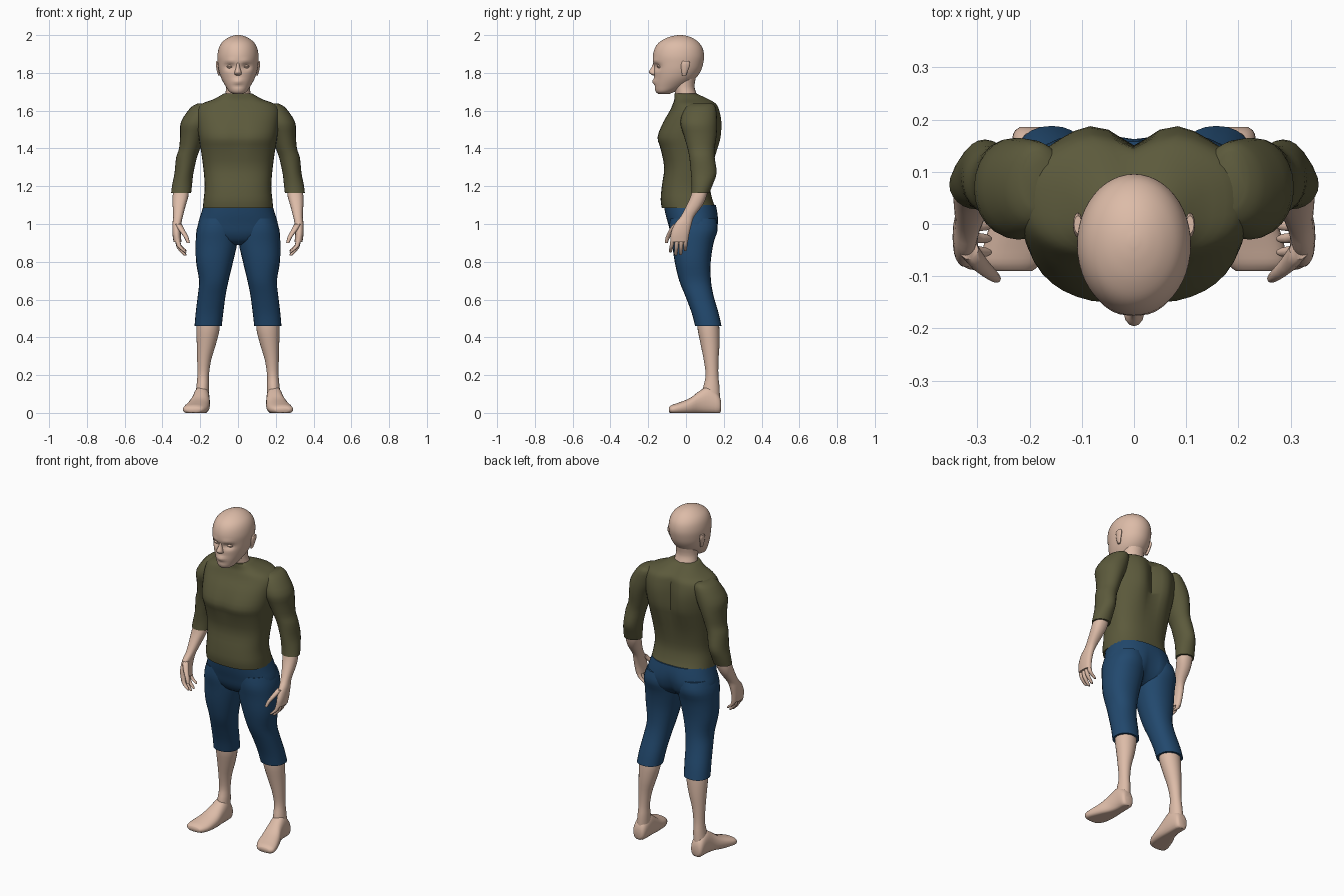
import bpy, bmesh, math
from mathutils import Vector


def material(name, rgb):
    m = bpy.data.materials.new(name)
    m.diffuse_color = (*rgb, 1)
    return m


SKIN = material("skin", (0.72, 0.50, 0.39))
OLIVE = material("olive cloth", (0.107, 0.102, 0.045))
BLUE = material("blue cloth", (0.016, 0.066, 0.155))


def gauss(v, c, w):
    return math.exp(-((v - c) / w) ** 2)


def spline(a, b, c, d, t):
    return 0.5 * (2 * b + (c - a) * t + (2 * a - 5 * b + 4 * c - d) * t * t
                  + (3 * b - a - 3 * c + d) * t ** 3)


def loft(name, rings, mat, segs=24, sub=3, power=2.0, mirror=False, axis="z", shape=None):
    """Skin of rings (position, a0, a1, b0, b1), each ring given by its extents."""
    path = []
    n = len(rings)
    for i in range(n - 1):
        four = [Vector(rings[min(max(i + k, 0), n - 1)]) for k in (-1, 0, 1, 2)]
        path += [spline(*four, s / sub) for s in range(sub)]
    path.append(Vector(rings[-1]))
    bm = bmesh.new()
    loops = []
    for pos, a0, a1, b0, b1 in path:
        loop = []
        for s in range(segs):
            t = 2 * math.pi * s / segs
            c, d = math.cos(t), math.sin(t)
            a = (a0 + a1) / 2 + (a1 - a0) / 2 * math.copysign(abs(c) ** (2 / power), c)
            b = (b0 + b1) / 2 + (b1 - b0) / 2 * math.copysign(abs(d) ** (2 / power), d)
            co = Vector((a, b, pos)) if axis == "z" else Vector((a, pos, max(b, 0)))
            loop.append(bm.verts.new(shape(co) if shape else co))
        loops.append(loop)
    for p, q in zip(loops, loops[1:]):
        for s in range(segs):
            e = (s + 1) % segs
            bm.faces.new((p[s], p[e], q[e], q[s]))
    bm.faces.new(loops[0])
    bm.faces.new(loops[-1])
    bmesh.ops.recalc_face_normals(bm, faces=bm.faces)
    me = bpy.data.meshes.new(name)
    bm.to_mesh(me)
    bm.free()
    ob = bpy.data.objects.new(name, me)
    bpy.context.collection.objects.link(ob)
    me.materials.append(mat)
    bpy.ops.object.select_all(action="DESELECT")
    ob.select_set(True)
    bpy.context.view_layer.objects.active = ob
    bpy.ops.object.shade_smooth_by_angle(angle=math.radians(50))
    if mirror:
        m = ob.modifiers.new("mirror", "MIRROR")
        m.use_mirror_merge = False
    return ob


def sym(rows):
    return [(z, -w, w, f, b) for z, w, f, b in rows]


# Head with eye sockets, brow and lips pushed out of the skull
def face(v):
    if v.y < -0.06:
        x, z = abs(v.x), v.z
        v.y += 0.020 * gauss(x, 0.042, 0.024) * gauss(z, 1.832, 0.016)
        v.y -= 0.006 * gauss(x, 0.04, 0.03) * gauss(z, 1.862, 0.012)
        v.y -= 0.012 * gauss(x, 0, 0.026) * gauss(z, 1.755, 0.012)
        v.y += 0.004 * gauss(x, 0, 0.03) * gauss(z, 1.729, 0.008)
    return v


loft("head", sym([
    (1.688, 0.022, -0.145, -0.09), (1.70, 0.045, -0.160, -0.06), (1.73, 0.066, -0.168, 0.0),
    (1.77, 0.088, -0.168, 0.05), (1.81, 0.101, -0.170, 0.078), (1.85, 0.107, -0.172, 0.091),
    (1.89, 0.109, -0.175, 0.096), (1.93, 0.102, -0.165, 0.088), (1.96, 0.086, -0.144, 0.068),
    (1.982, 0.060, -0.110, 0.040), (1.995, 0.032, -0.072, 0.008), (2.0, 0.008, -0.042, -0.022)]),
    SKIN, segs=48, sub=4, shape=face)
loft("nose", sym([(1.856, 0.008, -0.172, -0.15), (1.83, 0.010, -0.182, -0.15),
                  (1.806, 0.018, -0.196, -0.15), (1.794, 0.019, -0.188, -0.15),
                  (1.787, 0.010, -0.175, -0.15)]), SKIN, segs=12)
loft("eyelid", [(1.821, 0.034, 0.050, -0.140, -0.12), (1.833, 0.024, 0.061, -0.153, -0.12),
                (1.845, 0.034, 0.050, -0.142, -0.12)], SKIN, segs=12, mirror=True)
loft("ear", [(1.785, 0.092, 0.104, -0.020, 0.0), (1.81, 0.095, 0.112, -0.024, 0.010),
             (1.845, 0.098, 0.117, -0.026, 0.022), (1.862, 0.100, 0.115, -0.018, 0.016)],
     SKIN, segs=12, mirror=True)
loft("neck", sym([(1.64, 0.075, -0.055, 0.075), (1.69, 0.067, -0.058, 0.056),
                  (1.73, 0.062, -0.065, 0.045), (1.79, 0.066, -0.07, 0.055)]), SKIN)


# Shirt body with spine groove and a shallow chest cleft
def torso_shape(v):
    k = gauss(v.z, 1.52, 0.16)
    if v.y > 0.05:
        v.y -= 0.036 * gauss(v.x, 0, 0.035) * k
        v.y += 0.010 * gauss(abs(v.x), 0.095, 0.04) * k
    elif v.y < -0.05:
        v.y += 0.012 * gauss(v.x, 0, 0.035) * gauss(v.z, 1.46, 0.08)
    return v


loft("shirt_body", sym([
    (1.085, 0.186, -0.128, 0.158), (1.13, 0.182, -0.134, 0.140), (1.20, 0.176, -0.128, 0.128),
    (1.30, 0.184, -0.116, 0.142), (1.40, 0.198, -0.138, 0.168), (1.46, 0.208, -0.154, 0.182),
    (1.54, 0.218, -0.122, 0.184), (1.60, 0.220, -0.086, 0.174), (1.635, 0.195, -0.070, 0.160),
    (1.66, 0.130, -0.062, 0.125), (1.69, 0.076, -0.062, 0.064)]),
    OLIVE, segs=40, power=2.5, shape=torso_shape)

# Sleeves
loft("sleeve", [
    (1.637, 0.16, 0.215, 0.03, 0.14), (1.615, 0.13, 0.252, -0.005, 0.158),
    (1.54, 0.14, 0.302, -0.030, 0.165), (1.47, 0.175, 0.306, -0.012, 0.162),
    (1.40, 0.200, 0.312, 0.008, 0.152), (1.35, 0.218, 0.328, 0.018, 0.152),
    (1.27, 0.236, 0.336, 0.026, 0.162), (1.21, 0.243, 0.348, 0.030, 0.142),
    (1.165, 0.248, 0.354, 0.028, 0.124)], OLIVE, mirror=True)

# Forearm and palm
loft("forearm", [
    (1.20, 0.262, 0.338, 0.040, 0.120), (1.15, 0.262, 0.346, 0.026, 0.110),
    (1.10, 0.276, 0.346, 0.004, 0.088), (1.04, 0.292, 0.343, -0.028, 0.044),
    (1.00, 0.300, 0.347, -0.060, 0.030), (0.95, 0.303, 0.347, -0.080, 0.018),
    (0.905, 0.299, 0.341, -0.083, 0.010)], SKIN, power=2.3, mirror=True)

# Fingers and thumb
for i, (y, tip, bottom) in enumerate([(-0.070, -0.082, 0.848), (-0.047, -0.054, 0.832),
                                      (-0.024, -0.028, 0.836), (-0.002, -0.004, 0.856)]):
    mid = (0.92 + bottom) / 2
    my = (y + tip) / 2
    loft("finger_%d" % (i + 1), [
        (0.925, 0.308, 0.334, y - 0.012, y + 0.012), (mid, 0.300, 0.325, my - 0.011, my + 0.011),
        (bottom + 0.01, 0.276, 0.296, tip - 0.009, tip + 0.009),
        (bottom, 0.272, 0.284, tip - 0.005, tip + 0.005)], SKIN, segs=10, sub=2, mirror=True)
loft("thumb", [
    (1.00, 0.298, 0.335, -0.068, -0.03), (0.965, 0.280, 0.312, -0.093, -0.060),
    (0.93, 0.262, 0.286, -0.108, -0.084), (0.90, 0.255, 0.272, -0.113, -0.096)],
    SKIN, segs=10, sub=2, mirror=True)


# Trousers: hips with a seat cleft, then legs
def seat(v):
    if v.y > 0.05:
        v.y -= 0.025 * gauss(v.x, 0, 0.03) * gauss(v.z, 0.95, 0.09)
    return v


loft("trouser_hips", sym([
    (1.10, 0.182, -0.118, 0.160), (1.05, 0.197, -0.108, 0.170), (1.00, 0.211, -0.094, 0.172),
    (0.95, 0.205, -0.080, 0.158), (0.91, 0.140, -0.055, 0.120), (0.89, 0.07, -0.02, 0.08)]),
    BLUE, segs=40, power=2.3, shape=seat)
loft("trouser_leg", [
    (1.03, 0.01, 0.200, -0.085, 0.160), (0.97, 0.004, 0.219, -0.086, 0.168),
    (0.90, 0.004, 0.224, -0.074, 0.146), (0.80, 0.026, 0.222, -0.060, 0.131),
    (0.70, 0.050, 0.206, -0.036, 0.132), (0.62, 0.066, 0.213, -0.004, 0.146),
    (0.53, 0.078, 0.224, 0.030, 0.172), (0.46, 0.086, 0.230, 0.048, 0.188)],
    BLUE, power=2.2, mirror=True)

# Bare shins and feet
loft("shin", [
    (0.50, 0.098, 0.216, 0.058, 0.172), (0.44, 0.098, 0.220, 0.062, 0.177),
    (0.36, 0.118, 0.218, 0.078, 0.177), (0.28, 0.142, 0.216, 0.094, 0.172),
    (0.20, 0.154, 0.215, 0.104, 0.171), (0.14, 0.154, 0.220, 0.092, 0.177),
    (0.07, 0.155, 0.228, 0.080, 0.180)], SKIN, mirror=True)
loft("foot", [
    (0.186, 0.170, 0.218, 0.012, 0.060), (0.172, 0.156, 0.232, -0.008, 0.100),
    (0.12, 0.150, 0.236, -0.010, 0.140), (0.07, 0.149, 0.246, -0.010, 0.115),
    (0.02, 0.150, 0.268, -0.010, 0.078), (-0.04, 0.160, 0.288, -0.010, 0.054),
    (-0.075, 0.178, 0.290, -0.006, 0.042), (-0.09, 0.195, 0.272, 0.004, 0.030)],
    SKIN, power=2.3, mirror=True, axis="y")
